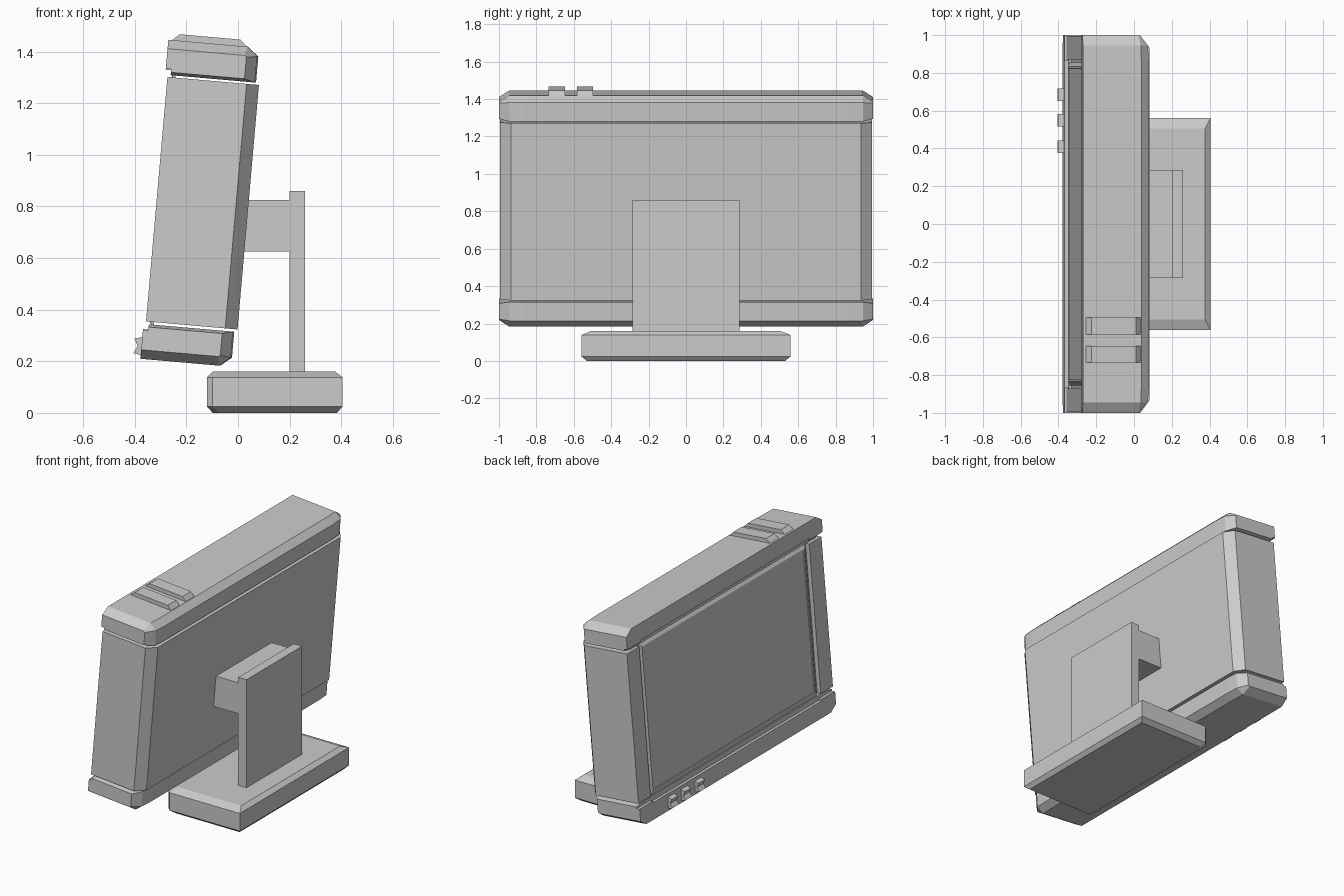
import bpy, bmesh, math
from mathutils import Matrix

if "Cube" in bpy.data.objects:
    bpy.data.objects.remove(bpy.data.objects["Cube"])

TILT = Matrix.Rotation(math.radians(5), 4, 'Y')   # screen leans back; it faces -x
MID = 0.7965                                      # screen centre along its tilted height


def loft(name, loops, tilt=True):
    """Bridge matching closed loops of 3D points and cap both ends."""
    bm = bmesh.new()
    rings = [[bm.verts.new(p) for p in loop] for loop in loops]
    n = len(rings[0])
    for a, b in zip(rings, rings[1:]):
        for i in range(n):
            j = (i + 1) % n
            bm.faces.new((a[i], a[j], b[j], b[i]))
    bm.faces.new(rings[0])
    bm.faces.new(rings[-1])
    if tilt:
        bm.transform(TILT)
    bmesh.ops.recalc_face_normals(bm, faces=bm.faces)
    me = bpy.data.meshes.new(name)
    bm.to_mesh(me)
    bm.free()
    ob = bpy.data.objects.new(name, me)
    bpy.context.collection.objects.link(ob)
    return ob


def prism_y(name, profile, y0, y1, tilt=True):
    return loft(name, [[(x, y, z) for x, z in profile] for y in (y0, y1)], tilt)


def rect_yz(x, hy, z0, z1):
    return [(x, -hy, z0), (x, hy, z0), (x, hy, z1), (x, -hy, z1)]


# Main casing: plan outline with bevelled back edges and a recess for the screen
half = [(-0.36, 0.87), (-0.386, 0.87), (-0.386, 0.995), (-0.078, 0.995), (-0.03, 0.935)]
outline = half + [(x, -y) for x, y in reversed(half)]
loft("casing", [[(x, y, z) for x, y in outline] for z in (0.322, 1.273)])

# Raised screen panel with bevelled rim and a shallow inner frame
loft("screen", [rect_yz(-0.355, 0.855, 0.312, 1.281),
                rect_yz(-0.366, 0.855, 0.312, 1.281),
                rect_yz(-0.38, 0.835, 0.335, 1.258),
                rect_yz(-0.38, 0.822, 0.348, 1.245),
                rect_yz(-0.376, 0.82, 0.35, 1.243)])


# Top and bottom caps: a stepped profile swept along y, tapered at the ends
def cap_profile(top, back, bevel_x, bevel_z, bottom, lip):
    return [(-0.395, lip), (-0.395, top), (bevel_x, top), (back, bevel_z),
            (back, bottom), (-0.374, bottom), (-0.374, lip)]


full = cap_profile(1.417, -0.042, -0.085, 1.382, 1.281, 1.302)
middle = cap_profile(1.417, -0.042, -0.085, 1.382, 1.281, 1.312)
shoulder = cap_profile(1.417, -0.047, -0.088, 1.382, 1.281, 1.302)
end = cap_profile(1.382, -0.088, -0.096, 1.376, 1.292, 1.304)
right_half = [(0.865, middle), (0.866, full), (0.945, shoulder), (1.0, end)]
stations = [(-y, p) for y, p in reversed(right_half)] + right_half
for name, flip in (("top_cap", False), ("bottom_cap", True)):
    loft(name, [[(x, y, 2 * MID - z if flip else z) for x, z in p] for y, p in stations])

# Two long buttons on the top cap
for i, y in enumerate((-0.69, -0.54)):
    prism_y(f"top_button_{i + 1}",
            [(-0.38, 1.41), (-0.38, 1.417), (-0.353, 1.442), (-0.116, 1.442),
             (-0.09, 1.417), (-0.09, 1.41)], y - 0.044, y + 0.044)

# Three dished buttons on the front of the bottom cap
for i, y in enumerate((0.41, 0.55, 0.685)):
    prism_y(f"front_button_{i + 1}",
            [(-0.385, 0.19), (-0.395, 0.19), (-0.425, 0.196), (-0.41, 0.224),
             (-0.425, 0.252), (-0.395, 0.26), (-0.385, 0.26)], y - 0.033, y + 0.033)

# Stand: upright plate with an arm reaching to the casing
prism_y("stand_post", [(0.2, 0.15), (0.26, 0.15), (0.26, 0.86), (0.2, 0.86),
                       (0.2, 0.825), (0.02, 0.825), (0.0, 0.625), (0.2, 0.625)],
        -0.285, 0.285, tilt=False)


# Base: slab bevelled above and below, with clipped front corners
def base_ring(x0, x1, hy, cut, z):
    return [(x1, -hy, z), (x1, hy, z), (x0 + cut, hy, z),
            (x0, hy - cut, z), (x0, cut - hy, z), (x0 + cut, -hy, z)]


loft("stand_base", [base_ring(-0.098, 0.383, 0.53, 0.022, 0.0),
                    base_ring(-0.12, 0.405, 0.56, 0.022, 0.024),
                    base_ring(-0.12, 0.405, 0.56, 0.022, 0.138),
                    base_ring(-0.098, 0.377, 0.505, 0.022, 0.16)], tilt=False)
